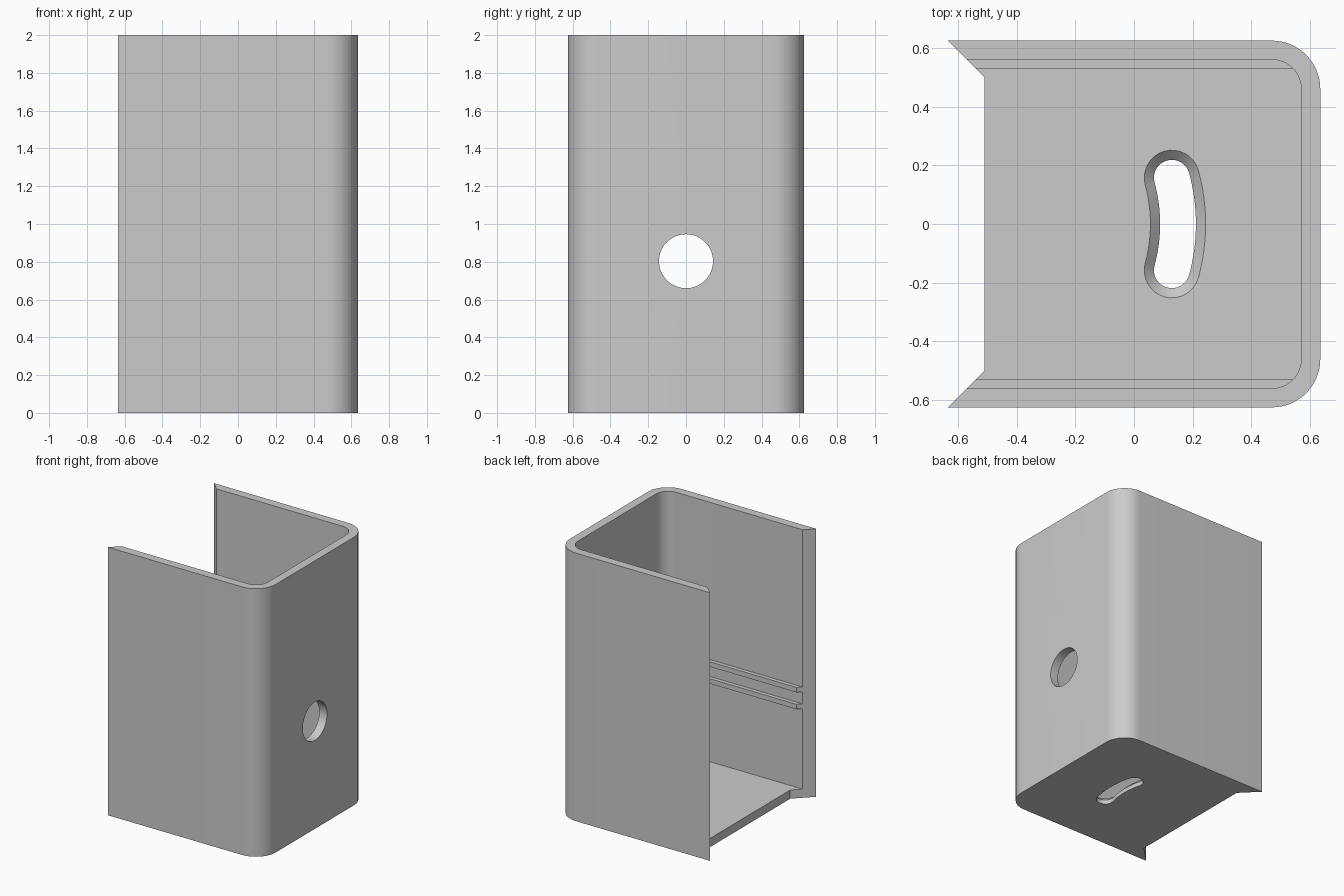
import bpy
import bmesh
from math import sin, cos, pi, atan2

if "Cube" in bpy.data.objects:
    bpy.data.objects.remove(bpy.data.objects["Cube"], do_unlink=True)

HX, HY, HEIGHT = 0.635, 0.625, 2.0
WALL = 0.065
OUTER_R = 0.165
MITRE = 0.125

grey = bpy.data.materials.new("light grey")
grey.use_nodes = True
grey.diffuse_color = (0.6, 0.6, 0.6, 1)
grey.node_tree.nodes["Principled BSDF"].inputs["Base Color"].default_value = (0.6, 0.6, 0.6, 1)


def arc(cx, cy, r, start, end, steps=16):
    return [(cx + r * cos(start + (end - start) * i / steps),
             cy + r * sin(start + (end - start) * i / steps)) for i in range(steps + 1)]


def loft(name, layers):
    """Solid from (z, outline) layers with equal point counts."""
    bm = bmesh.new()
    rings = [[bm.verts.new((x, y, z)) for x, y in pts] for z, pts in layers]
    n = len(rings[0])
    bm.faces.new(rings[0])
    bm.faces.new(rings[-1])
    for low, high in zip(rings, rings[1:]):
        for i in range(n):
            j = (i + 1) % n
            bm.faces.new((low[i], low[j], high[j], high[i]))
    bmesh.ops.recalc_face_normals(bm, faces=bm.faces)
    mesh = bpy.data.meshes.new(name)
    bm.to_mesh(mesh)
    bm.free()
    mesh.materials.append(grey)
    obj = bpy.data.objects.new(name, mesh)
    bpy.context.collection.objects.link(obj)
    return obj


def activate(obj):
    bpy.ops.object.select_all(action='DESELECT')
    obj.select_set(True)
    bpy.context.view_layer.objects.active = obj


def cut(target, cutter):
    cutter.hide_render = True
    mod = target.modifiers.new("cut", 'BOOLEAN')
    mod.operation = 'DIFFERENCE'
    mod.solver = 'EXACT'
    mod.object = cutter
    activate(target)
    bpy.ops.object.modifier_apply(modifier=mod.name)
    bpy.data.objects.remove(cutter, do_unlink=True)


def rounded_end(hx, hy, r):
    """Two rounded corners on the +x side."""
    return arc(hx - r, -hy + r, r, -pi / 2, 0) + arc(hx - r, hy - r, r, 0, pi / 2)


# Housing: rounded block with mitred open edges
outline = rounded_end(HX, HY, OUTER_R) + [
    (-HX, HY), (-HX + MITRE, HY - MITRE),
    (-HX + MITRE, -HY + MITRE), (-HX, -HY)]
housing = loft("housing", [(0, outline), (HEIGHT, outline)])

# Cavity, open at the top and at -x
inside = rounded_end(HX - WALL, HY - WALL, OUTER_R - WALL) + [
    (-1, HY - WALL), (-1, WALL - HY)]
cut(housing, loft("cavity_cutter", [(WALL, inside), (HEIGHT + 0.2, inside)]))

# Round hole through the end wall
bpy.ops.mesh.primitive_cylinder_add(vertices=64, radius=0.143, depth=0.4,
                                    location=(HX, 0, 0.803), rotation=(0, pi / 2, 0))
hole = bpy.context.object
hole.data.materials.append(grey)
cut(housing, hole)


# Curved slot through the floor, countersunk from above
def slot(half_width):
    cx, radius = -0.45, 0.6
    a = atan2(0.158, 0.58)
    ex, ey = cx + radius * cos(a), radius * sin(a)
    return (arc(cx, 0, radius + half_width, -a, a)
            + arc(ex, ey, half_width, a, a + pi)[1:]
            + arc(cx, 0, radius - half_width, a, -a)[1:]
            + arc(ex, -ey, half_width, pi - a, 2 * pi - a)[1:-1])


cut(housing, loft("slot_cutter", [(-0.1, slot(0.061)), (0.032, slot(0.061)),
                                  (WALL, slot(0.094)), (0.098, slot(0.127))]))

activate(housing)
bpy.ops.object.shade_smooth_by_angle(angle=pi / 6)

# Pairs of guide rails on both side walls
for side, label in ((1, "back"), (-1, "front")):
    rail = [(x, side * y) for x, y in
            ((-0.54, 0.53), (0.545, 0.53), (0.56, 0.565), (-0.575, 0.565))]
    for z, level in ((0.664, "lower"), (0.79, "upper")):
        loft(f"{label}_{level}_rail", [(z, rail), (z + 0.037, rail)])
